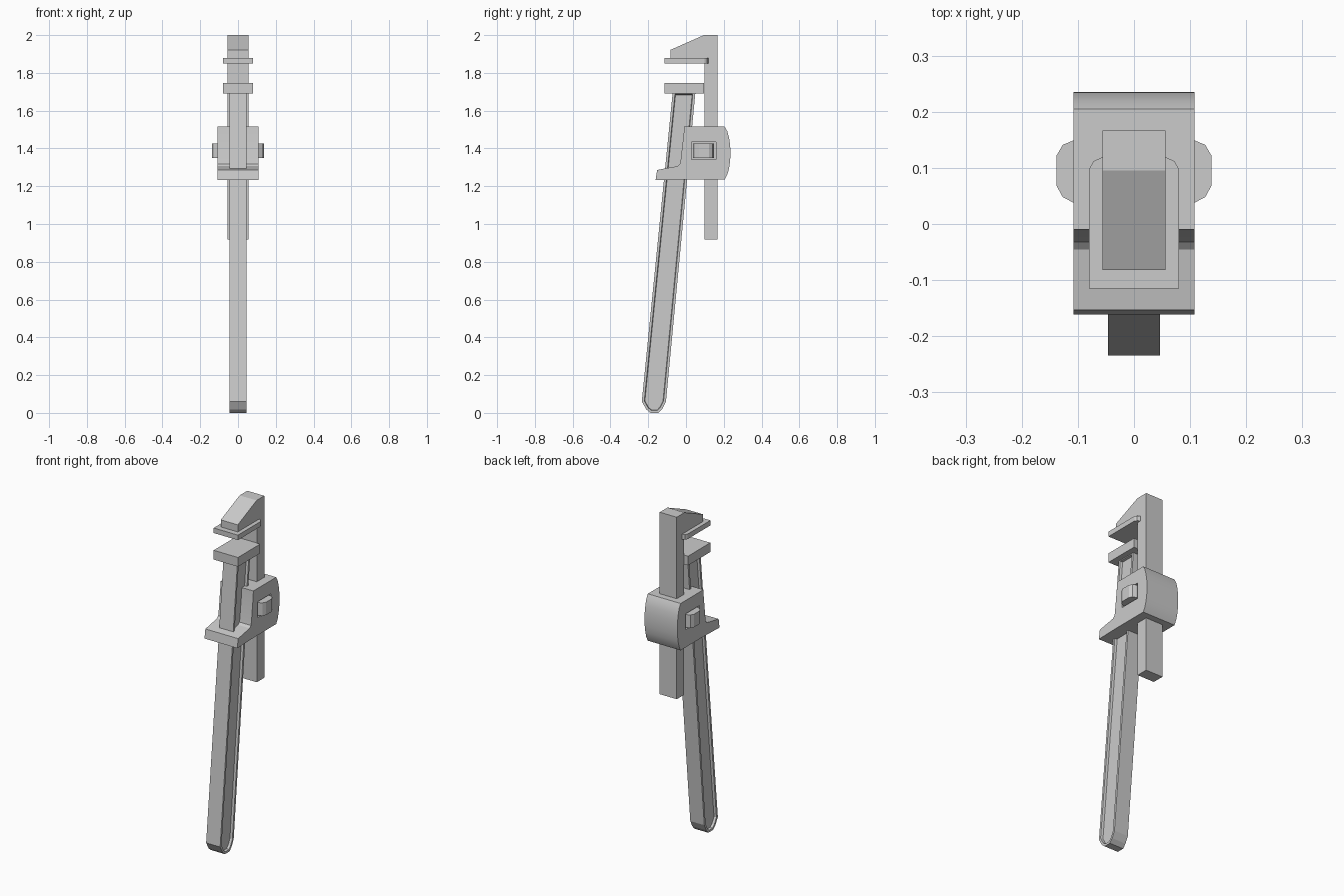
import bpy, bmesh

if "Cube" in bpy.data.objects:
    bpy.data.objects.remove(bpy.data.objects["Cube"])


def make_object(name, bm):
    bmesh.ops.recalc_face_normals(bm, faces=bm.faces)
    mesh = bpy.data.meshes.new(name)
    bm.to_mesh(mesh)
    bm.free()
    obj = bpy.data.objects.new(name, mesh)
    bpy.context.collection.objects.link(obj)
    return obj


def side_prism(profile, half):
    """Extrude a (y, z) profile symmetrically along x."""
    bm = bmesh.new()
    face = bm.faces.new([bm.verts.new((-half, y, z)) for y, z in profile])
    ext = bmesh.ops.extrude_face_region(bm, geom=[face])
    verts = [v for v in ext["geom"] if isinstance(v, bmesh.types.BMVert)]
    bmesh.ops.translate(bm, verts=verts, vec=(2 * half, 0, 0))
    bmesh.ops.recalc_face_normals(bm, faces=bm.faces)
    return bm


def plan_prism(outline, z0, z1):
    """Extrude an (x, y) outline from z0 to z1."""
    bm = bmesh.new()
    face = bm.faces.new([bm.verts.new((x, y, z0)) for x, y in outline])
    ext = bmesh.ops.extrude_face_region(bm, geom=[face])
    verts = [v for v in ext["geom"] if isinstance(v, bmesh.types.BMVert)]
    bmesh.ops.translate(bm, verts=verts, vec=(0, 0, z1 - z0))
    return bm


def mirrored(right):
    """Complete a right-hand outline with its mirror image in x."""
    return right + [(-x, y) for x, y in reversed(right)]


# Slanted handle with a shallow recessed panel on each side
bm = side_prism([(-0.07, 1.70), (-0.234, 0.06), (-0.21, 0.018), (-0.188, 0.0),
                 (-0.145, 0.0), (-0.125, 0.022), (-0.106, 0.06), (0.05, 1.70)], 0.046)
sides = [f for f in bm.faces if abs(f.normal.x) > 0.9]
bmesh.ops.inset_individual(bm, faces=sides, thickness=0.013, use_even_offset=True)
bmesh.ops.inset_individual(bm, faces=sides, thickness=0.003, depth=-0.014,
                           use_even_offset=True)
make_object("handle", bm)

# Lower jaw plate on the handle
make_object("lower_jaw", plan_prism(mirrored([(0.08, -0.115), (0.08, 0.095)]), 1.692, 1.747))

# Hook jaw: head and long shank in one profile
make_object("hook_jaw", side_prism(
    [(0.167, 0.917), (0.167, 2.0), (0.095, 2.0), (-0.082, 1.922),
     (-0.082, 1.87), (0.097, 1.87), (0.097, 0.917)], 0.056))

# Upper jaw plate with clipped rear corners
make_object("upper_jaw", plan_prism(mirrored(
    [(0.08, -0.115), (0.08, 0.098), (0.072, 0.112), (0.057, 0.119)]), 1.85, 1.88))

# Housing with front foot and bowed back
housing = make_object("housing", side_prism(
    [(-0.01, 1.515), (-0.012, 1.48), (-0.028, 1.34), (-0.032, 1.318),
     (-0.045, 1.306), (-0.153, 1.286), (-0.161, 1.232), (0.0, 1.236),
     (0.205, 1.236), (0.219, 1.262), (0.228, 1.295), (0.234, 1.335),
     (0.235, 1.376), (0.234, 1.417), (0.228, 1.456), (0.219, 1.49),
     (0.205, 1.515)], 0.108))

# Window pocket for the adjusting nut on both sides
for sign in (-1, 1):
    cut_bm = bmesh.new()
    bmesh.ops.create_cube(cut_bm, size=1)
    for v in cut_bm.verts:
        v.co = (sign * 0.108 + v.co.x * 0.08, 0.093 + v.co.y * 0.13,
                1.388 + v.co.z * 0.094)
    cutter = make_object("window_cutter", cut_bm)
    cutter.hide_render = True
    mod = housing.modifiers.new("window", "BOOLEAN")
    mod.operation = "DIFFERENCE"
    mod.object = cutter
    bpy.context.view_layer.objects.active = housing
    bpy.ops.object.modifier_apply(modifier=mod.name)
    bpy.data.objects.remove(cutter)

bpy.ops.object.select_all(action="DESELECT")
housing.select_set(True)
bpy.context.view_layer.objects.active = housing
bpy.ops.object.shade_smooth_by_angle(angle=0.4)

# Adjusting nut bulging out of both windows
make_object("adjusting_nut", plan_prism(mirrored(
    [(0.06, 0.038), (0.108, 0.038), (0.127, 0.048), (0.138, 0.068),
     (0.138, 0.122), (0.127, 0.141), (0.108, 0.149), (0.06, 0.149)]), 1.35, 1.427))
